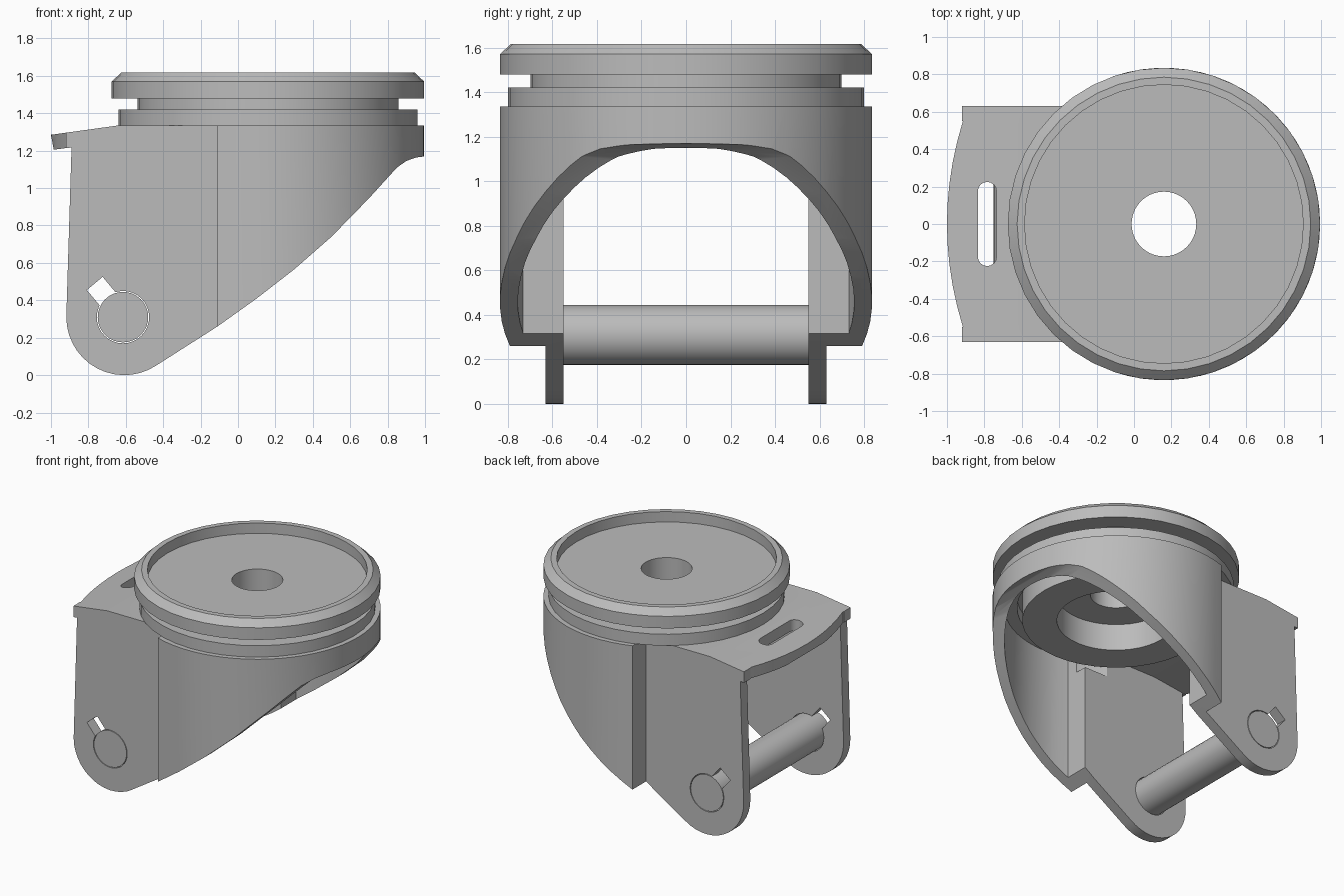
import bpy, bmesh
from math import radians, cos, sin, pi, acos
from mathutils import Matrix, Vector

if "Cube" in bpy.data.objects:
    bpy.data.objects.remove(bpy.data.objects["Cube"])

steel = bpy.data.materials.new("grey steel")
steel.use_nodes = True
steel.diffuse_color = (0.5, 0.5, 0.5, 1)
steel.node_tree.nodes["Principled BSDF"].inputs["Base Color"].default_value = (0.5, 0.5, 0.5, 1)

AXIS = 0.16            # x of the swivel axis
PIN = (-0.615, 0.31)   # x, z of the wheel axle


def finish(name, bm):
    bmesh.ops.recalc_face_normals(bm, faces=bm.faces)
    mesh = bpy.data.meshes.new(name)
    bm.to_mesh(mesh)
    bm.free()
    mesh.materials.append(steel)
    obj = bpy.data.objects.new(name, mesh)
    bpy.context.collection.objects.link(obj)
    return obj


def prism(name, points, low, high, along="z"):
    """Extrude an outline (x, y) along z, or (x, z) along y."""
    bm = bmesh.new()
    at = (lambda a, b: (a, b, low)) if along == "z" else (lambda a, b: (a, low, b))
    face = bm.faces.new([bm.verts.new(at(a, b)) for a, b in points])
    out = bmesh.ops.extrude_face_region(bm, geom=[face])
    step = (0, 0, high - low) if along == "z" else (0, high - low, 0)
    bmesh.ops.translate(bm, vec=step, verts=[v for v in out["geom"] if isinstance(v, bmesh.types.BMVert)])
    return finish(name, bm)


def arc(cx, cy, r, start, end, n):
    return [(cx + r * cos(start + (end - start) * i / n),
             cy + r * sin(start + (end - start) * i / n)) for i in range(n + 1)]


def circle(cx, cy, r, n):
    return arc(cx, cy, r, 0, 2 * pi, n)[:-1]


def combine(obj, other, operation):
    mod = obj.modifiers.new("cut", "BOOLEAN")
    mod.operation, mod.object, mod.solver = operation, other, "EXACT"
    bpy.context.view_layer.objects.active = obj
    bpy.ops.object.modifier_apply(modifier=mod.name)
    bpy.data.objects.remove(other)


def smooth(obj):
    bpy.ops.object.select_all(action="DESELECT")
    obj.select_set(True)
    bpy.context.view_layer.objects.active = obj
    bpy.ops.object.shade_smooth_by_angle(angle=radians(25))


def plan(radius, shoulder, half_width, end):
    """Top outline: round housing, shoulders, then two straight sides."""
    a = acos((shoulder - AXIS) / radius)
    return (arc(AXIS, 0, radius, -a, a, 40)
            + [(shoulder, half_width)] + end + [(shoulder, -half_width)])


# Fork: plan outline trimmed by the side outline
lip = [(-1 + 0.085 * (y / 0.55) ** 2, y) for y in [0.55 - 0.11 * i for i in range(11)]]
fork = prism("fork", plan(0.835, -0.11, 0.63, [(-0.92, 0.63), (-0.92, 0.55)] + lip
                          + [(-0.92, -0.55), (-0.92, -0.63)]), -0.2, 1.335)
side = ([(1.2, 1.493), (0.5, 1.493), (-1.0, 1.285), (-0.985, 1.205), (-0.89, 1.217)]
        + arc(-0.608, 0.31, 0.31, pi, radians(304), 14)
        + [(-0.11, 0.26), (0.1, 0.41), (0.3, 0.565), (0.5, 0.74), (0.7, 0.945),
           (0.85, 1.11), (0.9, 1.145), (0.95, 1.163), (1.0, 1.17), (1.2, 1.17)])
combine(fork, prism("side_cutter", side, -1, 1, "y"), "INTERSECT")

# Cavity under the sloping top plate
cavity = prism("cavity", plan(0.755, -0.03, 0.55, [(-1.3, 0.55), (-1.3, -0.55)]), -0.3, 1.4)
roof = [(2, -0.5), (2, 1.25), (-0.64, 1.25), (-1.5, 1.139), (-1.5, -0.5)]
combine(cavity, prism("roof_cutter", roof, -1, 1, "y"), "INTERSECT")
combine(fork, cavity, "DIFFERENCE")

# Bearing seat, slot in the top plate, axle holes and key notches
combine(fork, prism("seat_cutter", circle(AXIS, 0, 0.67, 40), 1.1, 1.6), "DIFFERENCE")
slot = arc(-0.785, 0.175, 0.05, 0, pi, 8) + arc(-0.785, -0.175, 0.05, pi, 2 * pi, 8)
combine(fork, prism("slot_cutter", slot, 1.0, 1.6), "DIFFERENCE")
combine(fork, prism("hole_cutter", circle(*PIN, 0.14, 32), -1, 1, "y"), "DIFFERENCE")
turn = Matrix.Rotation(radians(130), 2)
notch = [Vector(PIN) + turn @ Vector(corner) for corner in
         [(0.05, -0.055), (0.235, -0.055), (0.235, 0.055), (0.05, 0.055)]]
combine(fork, prism("notch_cutter", notch, -1, 1, "y"), "DIFFERENCE")
smooth(fork)

# Axle pin
axle = prism("axle_pin", circle(*PIN, 0.135, 32), -0.63, 0.63, "y")
smooth(axle)

# Swivel head: lathed ring with dished top, groove and hollow boss
profile = [(0.173, 1.54), (0.745, 1.54), (0.745, 1.617), (0.785, 1.617), (0.835, 1.57),
           (0.835, 1.48), (0.697, 1.48), (0.697, 1.42), (0.8, 1.42), (0.8, 1.335),
           (0.635, 1.335), (0.635, 1.15), (0.4, 1.15), (0.4, 1.35), (0.173, 1.35)]
bm = bmesh.new()
ring = [bm.verts.new((AXIS + r, 0, z)) for r, z in profile]
edges = [bm.edges.new((ring[i - 1], ring[i])) for i in range(len(ring))]
bmesh.ops.spin(bm, geom=ring + edges, cent=(AXIS, 0, 0), axis=(0, 0, 1),
               angle=2 * pi, steps=40, use_merge=True)
bmesh.ops.remove_doubles(bm, verts=bm.verts, dist=0.0005)
smooth(finish("swivel_head", bm))
